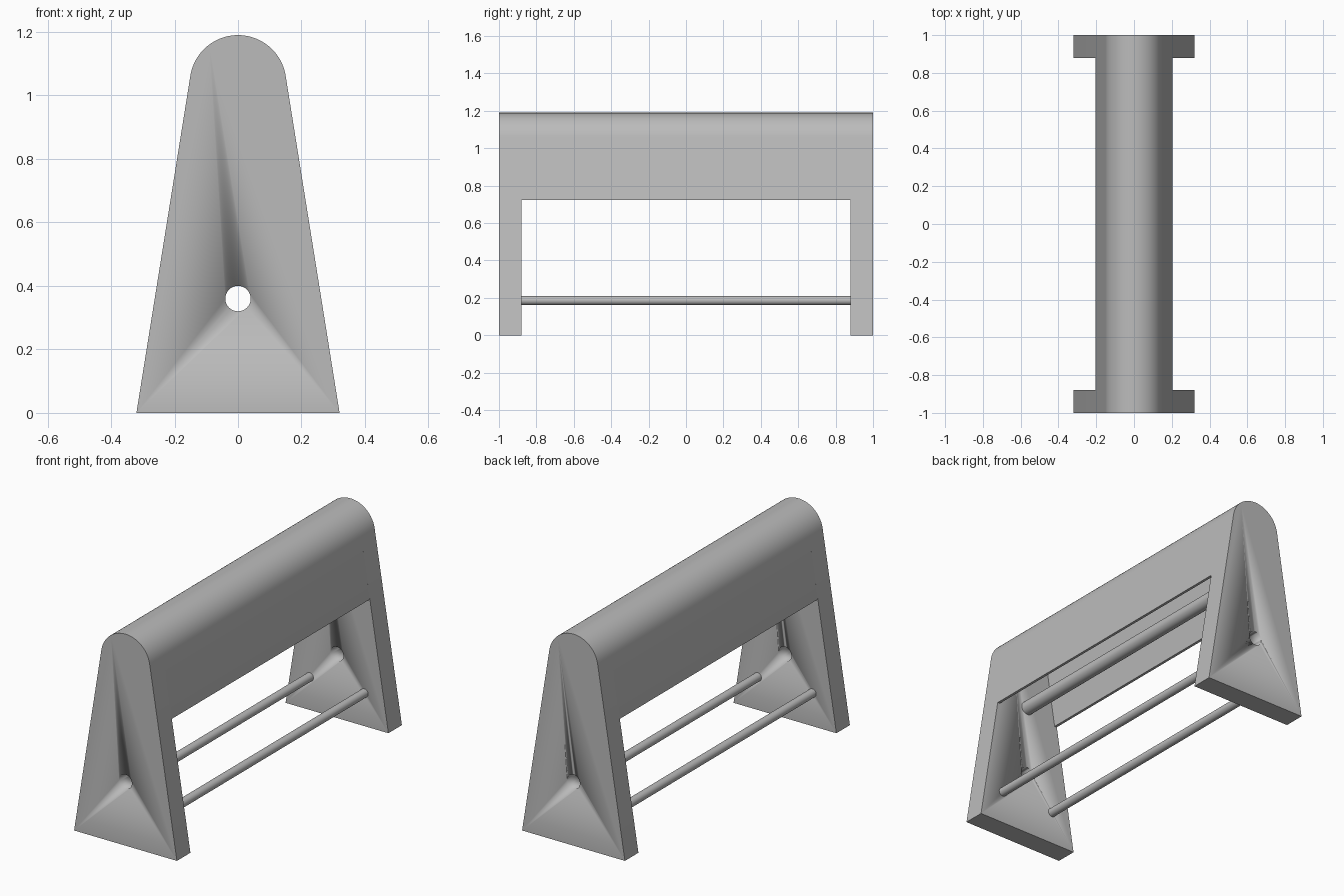
import bpy, bmesh, math
from mathutils import Matrix

cube = bpy.data.objects.get("Cube")
if cube:
    bpy.data.objects.remove(cube, do_unlink=True)

HALF_BASE, TOP, RADIUS = 0.32, 1.19, 0.152
CENTRE = TOP - RADIUS
TILT = math.radians(9.1)
INNER, COVER_Z, SHEET = 0.88, 0.722, 0.015

grey = bpy.data.materials.new("plain grey")
grey.use_nodes = True
colour = (0.5, 0.5, 0.5, 1)
grey.diffuse_color = colour
grey.node_tree.nodes["Principled BSDF"].inputs["Base Color"].default_value = colour


def arch(radius, steps=40):
    """Rounded top running from the +x tangent point to the -x one."""
    span = math.pi - 2 * TILT
    angles = [TILT + span * i / steps for i in range(steps + 1)]
    return [(radius * math.cos(a), CENTRE + radius * math.sin(a)) for a in angles]


def finish(name, bm):
    bmesh.ops.recalc_face_normals(bm, faces=bm.faces)
    mesh = bpy.data.meshes.new(name)
    bm.to_mesh(mesh)
    bm.free()
    mesh.materials.append(grey)
    obj = bpy.data.objects.new(name, mesh)
    bpy.context.collection.objects.link(obj)
    bpy.ops.object.select_all(action="DESELECT")
    obj.select_set(True)
    bpy.context.view_layer.objects.active = obj
    bpy.ops.object.shade_smooth_by_angle(angle=math.radians(30))
    return obj


def extrude(name, outline, y0, y1):
    """Solid from an x-z outline, drawn out along y."""
    bm = bmesh.new()
    face = bm.faces.new([bm.verts.new((x, y0, z)) for x, z in outline])
    grown = bmesh.ops.extrude_face_region(bm, geom=[face])["geom"]
    verts = [v for v in grown if isinstance(v, bmesh.types.BMVert)]
    bmesh.ops.translate(bm, verts=verts, vec=(0, y1 - y0, 0))
    return finish(name, bm)


def rod(name, x, z, radius, length):
    bm = bmesh.new()
    place = Matrix.Translation((x, 0, z)) @ Matrix.Rotation(math.pi / 2, 4, "X")
    bmesh.ops.create_cone(bm, cap_ends=True, segments=32, radius1=radius,
                          radius2=radius, depth=length, matrix=place)
    return finish(name, bm)


# End panels with a round hole
cutter = rod("hole_cutter", 0, 0.36, 0.04, 3)
cutter.hide_render = True
cutter.hide_set(True)
panel = [(HALF_BASE, 0)] + arch(RADIUS) + [(-HALF_BASE, 0)]
for name, y0, y1 in (("front_panel", -1, -INNER), ("back_panel", INNER, 1)):
    obj = extrude(name, panel, y0, y1)
    hole = obj.modifiers.new("hole", "BOOLEAN")
    hole.operation, hole.object, hole.solver = "DIFFERENCE", cutter, "EXACT"
    bpy.ops.object.modifier_apply(modifier=hole.name)
bpy.data.objects.remove(cutter, do_unlink=True)

# Thin folded cover between the panels
edge = HALF_BASE - COVER_Z * math.tan(TILT)
lip = edge - SHEET / math.cos(TILT)
cover = ([(edge, COVER_Z)] + arch(RADIUS) + [(-edge, COVER_Z), (-lip, COVER_Z)]
         + arch(RADIUS - SHEET)[::-1] + [(lip, COVER_Z)])
extrude("cover", cover, -INNER, INNER)

# Cross rods
for name, x in (("left_lower_rod", 0.17), ("right_lower_rod", -0.17)):
    rod(name, x, 0.186, 0.024, 2 * INNER)
rod("upper_rod", 0, 0.762, 0.038, 2 * INNER)
